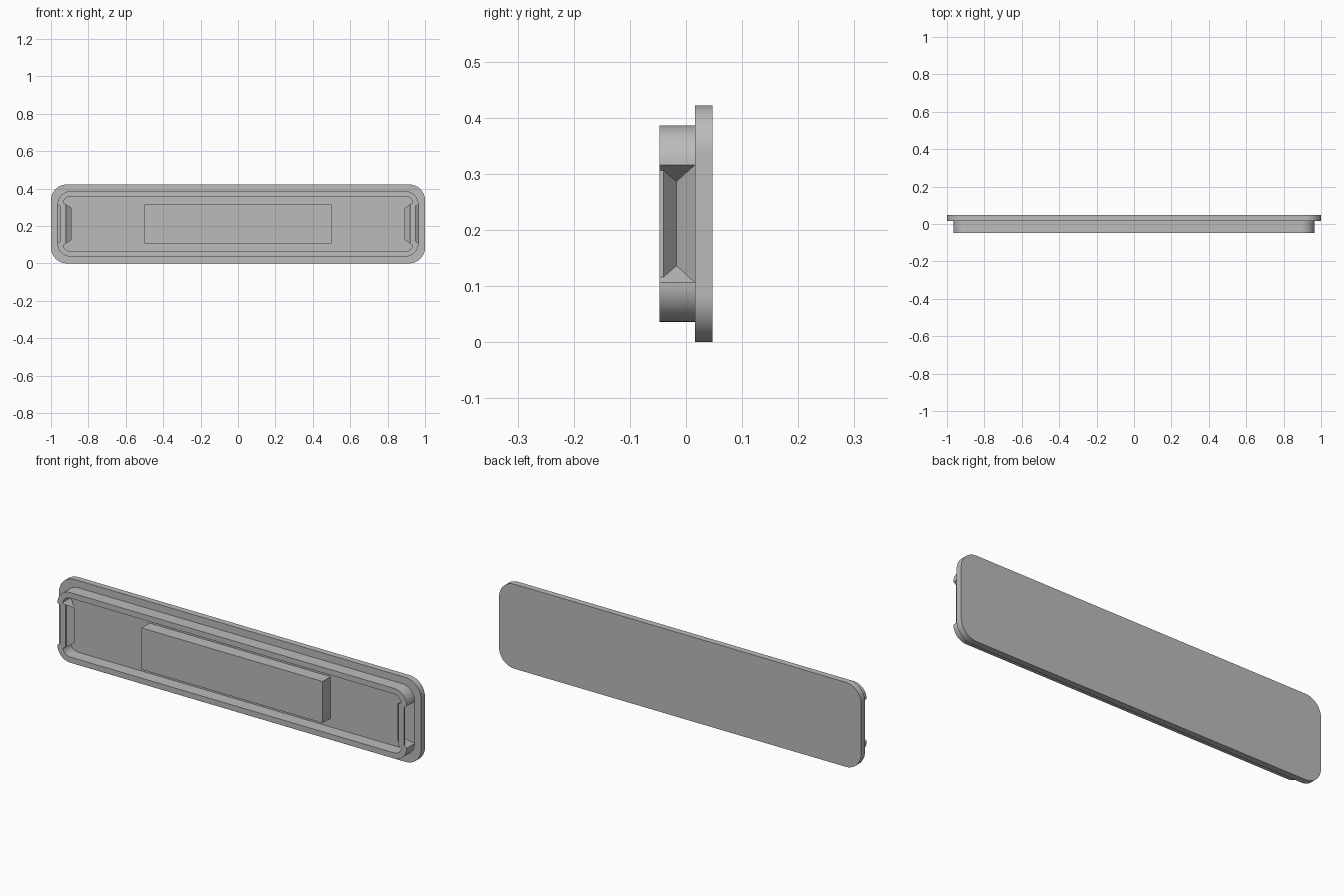
import bpy, bmesh, math

old = bpy.data.objects.get("Cube")
if old:
    bpy.data.objects.remove(old, do_unlink=True)

mat = bpy.data.materials.new("light grey plastic")
mat.use_nodes = True
grey = (0.5, 0.5, 0.5, 1)
mat.diffuse_color = grey
mat.node_tree.nodes["Principled BSDF"].inputs["Base Color"].default_value = grey

MID = 0.211                     # height of the centre line
BACK, FLOOR, FRONT = 0.047, 0.016, -0.047


def finish(name, bm):
    bmesh.ops.recalc_face_normals(bm, faces=bm.faces)
    mesh = bpy.data.meshes.new(name)
    bm.to_mesh(mesh)
    bm.free()
    mesh.materials.append(mat)
    ob = bpy.data.objects.new(name, mesh)
    bpy.context.collection.objects.link(ob)
    return ob


def loft(name, rows):
    """Solid skinned through equal-length closed sections."""
    bm = bmesh.new()
    rings = [[bm.verts.new(p) for p in row] for row in rows]
    n = len(rings[0])
    for a, b in zip(rings, rings[1:]):
        for i in range(n):
            j = (i + 1) % n
            bm.faces.new((a[i], a[j], b[j], b[i]))
    bm.faces.new(rings[0])
    bm.faces.new(rings[-1])
    return finish(name, bm)


def rounded(hx, hz, r, y, steps=12):
    pts = []
    for k, (sx, sz) in enumerate(((1, 1), (-1, 1), (-1, -1), (1, -1))):
        for i in range(steps + 1):
            a = (k + i / steps) * math.pi / 2
            pts.append((sx * (hx - r) + r * math.cos(a), y,
                        MID + sz * (hz - r) + r * math.sin(a)))
    return pts


def slab(name, hx, hz, r, y0, y1):
    return loft(name, [rounded(hx, hz, r, y0), rounded(hx, hz, r, y1)])


def dent(name, side, face, half, margin, front):
    """V-shaped dent with sloping ends, pushed inward from x = face."""
    rows = []
    for y, depth in ((front, 0.015), (-0.04, 0.015), (-0.017, 0.045), (FLOOR, 0)):
        outer, inner = half + margin / 1.5, half - depth / 1.5
        xo, xi = side * (face + margin), side * (face - depth)
        rows.append([(xo, y, MID - outer), (xo, y, MID + outer),
                     (xi, y, MID + inner), (xi, y, MID - inner)])
    return loft(name, rows)


def combine(ob, other, operation):
    mod = ob.modifiers.new(operation, 'BOOLEAN')
    mod.operation, mod.object, mod.solver = operation, other, 'EXACT'
    bpy.context.view_layer.objects.active = ob
    bpy.ops.object.modifier_apply(modifier=mod.name)
    bpy.data.objects.remove(other, do_unlink=True)


# Cover plate and raised rim
plate = slab("cover_plate", 1.0, MID, 0.085, FLOOR, BACK)
rim = slab("rim", 0.965, 0.175, 0.07, FRONT, FLOOR)
combine(rim, slab("rim_cutter", 0.935, 0.147, 0.04, FRONT - 0.02, FLOOR + 0.02), 'DIFFERENCE')

# Snap grips: the end walls bend inward
for side in (-1, 1):
    combine(rim, dent("grip_ridge", side, 0.935, 0.115, 0.01, FRONT), 'UNION')
    combine(rim, dent("grip_groove", side, 0.965, 0.105, 0.015, FRONT - 0.02), 'DIFFERENCE')

# Central block
block = loft("centre_block", [[(x * 0.5, y, MID + z * 0.104) for x, z in
             ((-1, -1), (1, -1), (1, 1), (-1, 1))] for y in (FRONT, FLOOR)])

for ob in (plate, rim, block):
    bpy.ops.object.select_all(action='DESELECT')
    ob.select_set(True)
    bpy.context.view_layer.objects.active = ob
    bpy.ops.object.shade_smooth_by_angle(angle=math.radians(25))
